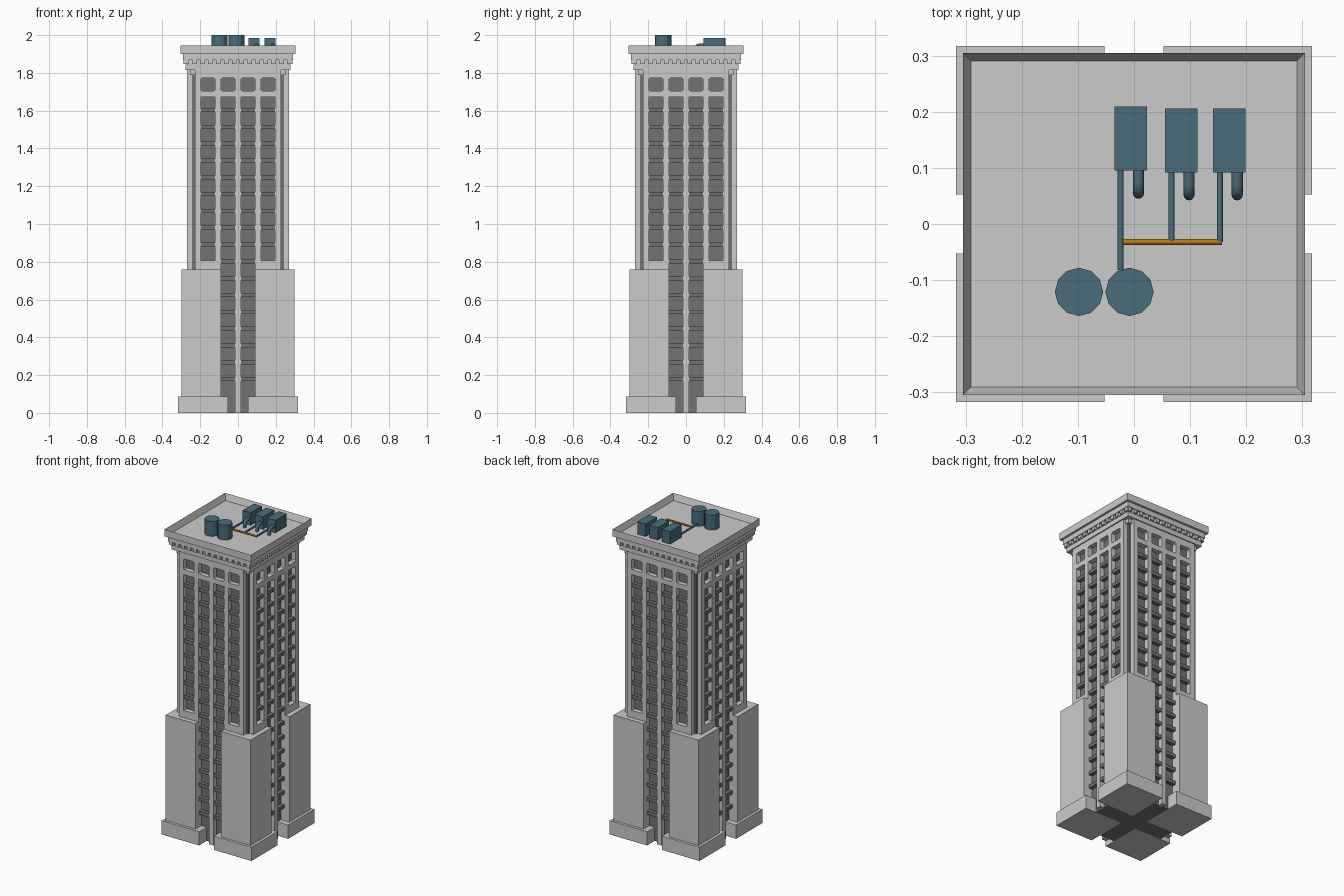
import bpy, bmesh, math
from mathutils import Matrix, Vector

if "Cube" in bpy.data.objects:
    bpy.data.objects.remove(bpy.data.objects["Cube"])

def material(name, rgb):
    m = bpy.data.materials.new(name)
    m.diffuse_color = (*rgb, 1)
    m.use_nodes = True
    m.node_tree.nodes["Principled BSDF"].inputs["Base Color"].default_value = m.diffuse_color
    return m

DARK = material("dark_glass", (0.17, 0.17, 0.17))
BLUE = material("blue_metal", (0.07, 0.15, 0.2))
ORANGE = material("orange_pipe", (0.45, 0.19, 0.01))

def link(name, mesh, mat=None):
    ob = bpy.data.objects.new(name, mesh)
    bpy.context.collection.objects.link(ob)
    if mat and not mesh.materials:
        mesh.materials.append(mat)
    return ob

def add_box(bm, lo, hi):
    lo, hi = Vector(lo), Vector(hi)
    mtx = Matrix.Translation((lo + hi) / 2) @ Matrix.Diagonal((*(hi - lo), 1))
    return bmesh.ops.create_cube(bm, size=1, matrix=mtx)["verts"]

def boxes(name, pairs, mat=None):
    bm = bmesh.new()
    for lo, hi in pairs:
        add_box(bm, lo, hi)
    me = bpy.data.meshes.new(name)
    bm.to_mesh(me)
    bm.free()
    return link(name, me, mat)

def slab(name, half, z0, z1, mat=None):
    return boxes(name, [((-half, -half, z0), (half, half, z1))], mat)

def four_sides(ob):
    # copy a front-side object onto the other three sides
    for k in (1, 2, 3):
        c = link(ob.name + "_side", ob.data)
        c.matrix_world = Matrix.Rotation(k * math.pi / 2, 4, 'Z') @ ob.matrix_basis

def pipe(name, pts, r, mat, res=4):
    cu = bpy.data.curves.new(name, 'CURVE')
    cu.dimensions = '3D'
    cu.bevel_depth, cu.bevel_resolution, cu.use_fill_caps = r, res, True
    s = cu.splines.new('POLY')
    s.points.add(len(pts) - 1)
    for p, co in zip(s.points, pts):
        p.co = (*co, 1)
        
    tmp = link(name + "_curve", cu)
    me = bpy.data.meshes.new_from_object(tmp.evaluated_get(bpy.context.evaluated_depsgraph_get()))
    bpy.data.objects.remove(tmp)
    me.materials.clear()
    ob = link(name, me, mat)
    for p in me.polygons:
        p.use_smooth = len(p.vertices) == 4
    return ob

# Dark glazed core: full square above, cross-shaped below
slab("glass_core", 0.24, 0.75, 1.8, DARK)
boxes("glass_cross", [((-.09, -.24, .085), (.09, .24, .755)), ((-.24, -.09, .085), (.24, .09, .755)),
                      ((-.053, -.24, 0), (.053, .24, .09)), ((-.24, -.053, 0), (.24, .053, .09))], DARK)

# Corner towers on plinths
def corner(a, b, z0, z1):
    return [((min(sx*a, sx*b), min(sy*a, sy*b), z0), (max(sx*a, sx*b), max(sy*a, sy*b), z1))
            for sx in (-1, 1) for sy in (-1, 1)]
boxes("plinth", corner(.053, .317, 0, .088))
boxes("corner_block", corner(.09, .30, .088, .76))

# Facade frame: outline with window holes, filled and extruded
def rect(x0, x1, z0, z1, c=0.0):
    if not c:
        return [(x0, z0), (x1, z0), (x1, z1), (x0, z1)]
    return [(x0+c, z0), (x1-c, z0), (x1, z0+c), (x1, z1-c), (x1-c, z1), (x0+c, z1), (x0, z1-c), (x0, z0+c)]

half = [(.016, 0), (.016, 1.672), (.09, 1.672), (.09, .76), (.228, .76), (.228, 1.82)]
loops = [half + [(-x, z) for x, z in reversed(half)]]
columns = [(-.195, -.1215), (-.09, -.016), (.016, .09), (.1215, .195)]
loops += [rect(a, b, 1.704, 1.773, .006) for a, b in columns]
loops += [rect(a, b, .806, 1.672) for a, b in (columns[0], columns[3])]
cu = bpy.data.curves.new("facade", 'CURVE')
cu.dimensions, cu.fill_mode, cu.extrude = '2D', 'BOTH', 0.016
for pts in loops:
    s = cu.splines.new('POLY')
    s.points.add(len(pts) - 1)
    for p, (x, z) in zip(s.points, pts):
        p.co = (x, z, 0, 1)
    s.use_cyclic_u = True
tmp = link("facade_curve", cu)
me = bpy.data.meshes.new_from_object(tmp.evaluated_get(bpy.context.evaluated_depsgraph_get()))
bpy.data.objects.remove(tmp)
for p in me.polygons:
    p.use_smooth = False
facade = link("facade", me)
facade.matrix_world = Matrix.Translation((0, -.254, 0)) @ Matrix.Rotation(math.pi / 2, 4, 'X')
four_sides(facade)

# Floor bars across the windows
bars = []
for k in range(17):
    z = 1.603 - .089 * k
    for i, (a, b) in enumerate(columns):
        if i in (1, 2) or z > .83:
            bars.append(((a, -.264, z - .011), (b, -.238, z + .011)))
four_sides(boxes("floor_bars", bars, DARK))

# Cornice, dentils and parapet
slab("cornice_neck", .255, 1.79, 1.822)
slab("cornice_lower", .277, 1.815, 1.845)
slab("cornice_core", .27, 1.845, 1.868)
slab("cornice_upper", .291, 1.868, 1.901)
n = 14
four_sides(boxes("dentils", [((x - .012, -.288, 1.846), (x + .012, -.268, 1.87))
                             for x in [-.271 + .542 * i / (n - 1) for i in range(n)]]))
bm = bmesh.new()
add_box(bm, (-.305, -.305, 1.9), (.305, .305, 1.945))
top = max(bm.faces, key=lambda f: f.calc_center_median().z)
bmesh.ops.inset_region(bm, faces=[top], thickness=.02)
for v in top.verts:
    v.co.z = 1.905
# vertical inner walls: split the lowered roof from the rim
r = bmesh.ops.extrude_face_region(bm, geom=[top])
for v in [g for g in r["geom"] if isinstance(g, bmesh.types.BMVert)]:
    v.co.z = 1.905
for v in bm.verts:
    if abs(abs(v.co.x) - .285) < 1e-4 and v not in [q for g in r["geom"] if isinstance(g, bmesh.types.BMFace) for q in g.verts]:
        v.co.z = 1.945
if top.is_valid:
    bmesh.ops.delete(bm, geom=[top], context='FACES_ONLY')
bmesh.ops.recalc_face_normals(bm, faces=bm.faces)
me = bpy.data.meshes.new("parapet")
bm.to_mesh(me)
bm.free()
link("parapet", me)

# Roof tanks
for x in (-.098, -.008):
    bm = bmesh.new()
    bmesh.ops.create_cone(bm, cap_ends=True, segments=12, radius1=.043, radius2=.043, depth=.096,
                          matrix=Matrix.Translation((x, -.121, 1.952)))
    me = bpy.data.meshes.new("roof_tank")
    bm.to_mesh(me)
    bm.free()
    link("roof_tank", me, BLUE)

# Cooling units with bent ducts and feed pipes
for x, y, px, py in ((-.006, .095, -.024, -.082), (.084, .092, .067, -.032), (.17, .092, .153, -.032)):
    boxes("cooling_unit", [((x - .029, y, 1.905), (x + .029, y + .114, 1.985))], BLUE)
    bend = [(x + .014, y - .02 - .02 * math.sin(t), 1.925 + .02 * math.cos(t))
            for t in [i * math.pi / 10 for i in range(6)]]
    pipe("duct", [(x + .014, y + .01, 1.945)] + bend + [(x + .014, y - .04, 1.904)], .01, BLUE)
    pipe("feed_pipe", [(px, y + .01, 1.92), (px, py, 1.92)], .0055, BLUE, 2)
pipe("header_pipe", [(-.02, -.032, 1.92), (.157, -.032, 1.92)], .0055, ORANGE, 2)
